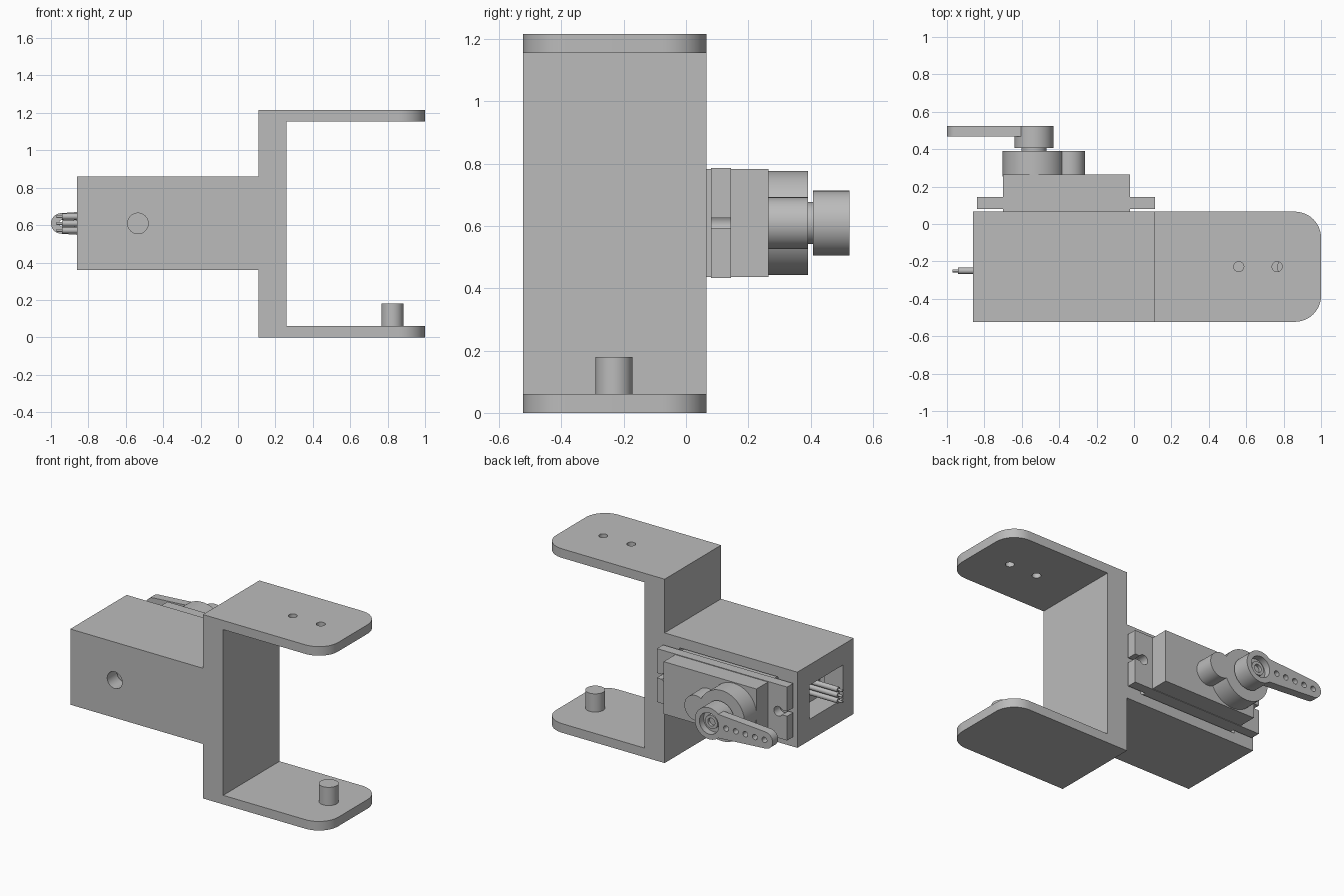
import bpy, bmesh, math
from mathutils import Matrix, Vector

old = bpy.data.objects.get("Cube")
if old:
    bpy.data.objects.remove(old, do_unlink=True)

grey = bpy.data.materials.new("plain grey")
grey.use_nodes = True
GREY = (0.5, 0.5, 0.5, 1)
grey.diffuse_color = GREY
grey.node_tree.nodes["Principled BSDF"].inputs["Base Color"].default_value = GREY


def make(name, bm):
    bmesh.ops.recalc_face_normals(bm, faces=bm.faces)
    mesh = bpy.data.meshes.new(name)
    bm.to_mesh(mesh)
    bm.free()
    mesh.materials.append(grey)
    obj = bpy.data.objects.new(name, mesh)
    bpy.context.collection.objects.link(obj)
    return obj


def box(name, x, y, z):
    bm = bmesh.new()
    bmesh.ops.create_cube(bm, size=1)
    for v in bm.verts:
        v.co = Vector([(a + b) / 2 + c * (b - a) for (a, b), c in zip((x, y, z), v.co)])
    return make(name, bm)


def prism(name, points, start, end, axis):
    """Extrude a flat outline along y (points are x, z) or z (points are x, y)."""
    place = (lambda p, t: (p[0], t, p[1])) if axis == "Y" else (lambda p, t: (p[0], p[1], t))
    bm = bmesh.new()
    face = bm.faces.new([bm.verts.new(place(p, start)) for p in points])
    new = bmesh.ops.extrude_face_region(bm, geom=[face])["geom"]
    shift = Vector(place((0, 0), end - start))
    bmesh.ops.translate(bm, vec=shift, verts=[g for g in new if isinstance(g, bmesh.types.BMVert)])
    return make(name, bm)


def cylinder(name, centre, radius, start, end, axis, sides=48):
    """Round bar along one axis; centre holds the two other coordinates in order."""
    i = "XYZ".index(axis)
    middle = list(centre)
    middle.insert(i, (start + end) / 2)
    turn = {"X": Matrix.Rotation(math.pi / 2, 4, "Y"),
            "Y": Matrix.Rotation(math.pi / 2, 4, "X"), "Z": Matrix()}[axis]
    bm = bmesh.new()
    bmesh.ops.create_cone(bm, cap_ends=True, segments=sides, radius1=radius, radius2=radius,
                          depth=end - start, matrix=Matrix.Translation(middle) @ turn)
    return make(name, bm)


def combine(obj, tools, operation="DIFFERENCE"):
    """Apply a boolean with each tool, then discard the tools."""
    for tool in tools:
        mod = obj.modifiers.new("shape", "BOOLEAN")
        mod.operation, mod.solver, mod.object = operation, "EXACT", tool
        bpy.context.view_layer.update()
        mesh = bpy.data.meshes.new_from_object(obj.evaluated_get(bpy.context.evaluated_depsgraph_get()))
        obj.modifiers.clear()
        obj.data = mesh
        bpy.data.objects.remove(tool, do_unlink=True)


def arc(cx, cy, r, a, b, n=12):
    return [(cx + r * math.cos(math.radians(a + (b - a) * k / n)),
             cy + r * math.sin(math.radians(a + (b - a) * k / n))) for k in range(n + 1)]


FRONT, BACK = -0.523, 0.066
SHAFT_X, MID_Z = -0.535, 0.609
SHAFT = (SHAFT_X, MID_Z)

# Forked bracket with rounded arm ends, joined to the motor holder
R = 0.14
outline = [(0.11, FRONT)] + arc(1 - R, FRONT + R, R, -90, 0) + arc(1 - R, BACK - R, R, 0, 90) + [(0.11, BACK)]
bracket = prism("bracket", outline, 0, 1.215, "Z")
combine(bracket, [box("gap", (0.258, 1.2), (-1, 1), (0.06, 1.155))])
combine(bracket, [box("holder", (-0.86, 0.15), (FRONT, BACK), (0.36, 0.86))], "UNION")

# Motor pocket, wire window, shaft hole and arm holes
combine(bracket, [
    box("pocket", (-0.72, 0.0), (-0.42, 0.2), (0.427, 0.791)),
    box("window", (-0.95, -0.65), (-0.41, -0.06), (0.50, 0.725)),
    cylinder("front_hole", SHAFT, 0.055, -0.6, -0.35, "Y"),
    cylinder("arm_hole_a", (0.56, -0.228), 0.027, 1.1, 1.3, "Z", 32),
    cylinder("arm_hole_b", (0.765, -0.228), 0.027, 1.1, 1.3, "Z", 32),
])
pin = cylinder("pivot_pin", (0.825, -0.231), 0.059, 0.05, 0.18, "Z")

# Motor body, with gear housing on its back
body = box("motor_body", (-0.70, -0.022), (-0.40, 0.265), (0.436, 0.782))
housing = cylinder("gear_housing", SHAFT, 0.167, 0.255, 0.391, "Y", 64)
combine(housing, [cylinder("lobe", (-0.345, MID_Z), 0.083, 0.255, 0.391, "Y")], "UNION")
shaft = cylinder("output_shaft", SHAFT, 0.067, 0.38, 0.43, "Y")

# Mounting tabs with keyhole slots
tabs = box("mounting_tabs", (-0.84, 0.112), (0.08, 0.144), (0.433, 0.786))
for centre, x in ((-0.775, (-0.9, -0.775)), (0.047, (0.047, 0.2))):
    combine(tabs, [
        cylinder("screw_hole", (centre, MID_Z), 0.032, 0, 0.3, "Y", 32),
        box("slot", x, (0, 0.3), (MID_Z - 0.016, MID_Z + 0.016)),
    ])

# Tapered control horn with hub, screw recess and row of holes
tip = 0.055
arm = arc(-1 + tip, MID_Z, tip, 95, 265) + [(SHAFT_X, MID_Z - 0.083), (SHAFT_X, MID_Z + 0.083)]
horn = prism("control_horn", arm, 0.467, 0.524, "Y")
combine(horn, [cylinder("hub", SHAFT, 0.104, 0.407, 0.524, "Y")], "UNION")
combine(horn, [cylinder("recess", SHAFT, 0.07, 0.48, 0.6, "Y")])
combine(horn, [cylinder("horn_hole", (-0.94 + 0.07 * k, MID_Z), 0.018, 0.4, 0.6, "Y", 20) for k in range(5)])
screw = cylinder("horn_screw", SHAFT, 0.045, 0.45, 0.50, "Y", 32)
combine(screw, [cylinder("socket", SHAFT, 0.026, 0.465, 0.6, "Y", 24)])

# Three wires with bare ends
wires = []
for k in (-1, 0, 1):
    at = (-0.25, MID_Z + k * 0.037)
    wires.append(cylinder("wire", at, 0.017, -0.94, -0.69, "X", 20))
    wires.append(cylinder("bare_wire_end", at, 0.008, -0.97, -0.93, "X", 16))

# Smooth round walls, keep sharp edges
parts = [bracket, pin, body, housing, shaft, tabs, horn, screw] + wires
bpy.ops.object.select_all(action="DESELECT")
for part in parts:
    part.select_set(True)
bpy.context.view_layer.objects.active = bracket
bpy.ops.object.shade_smooth_by_angle(angle=math.radians(30))
